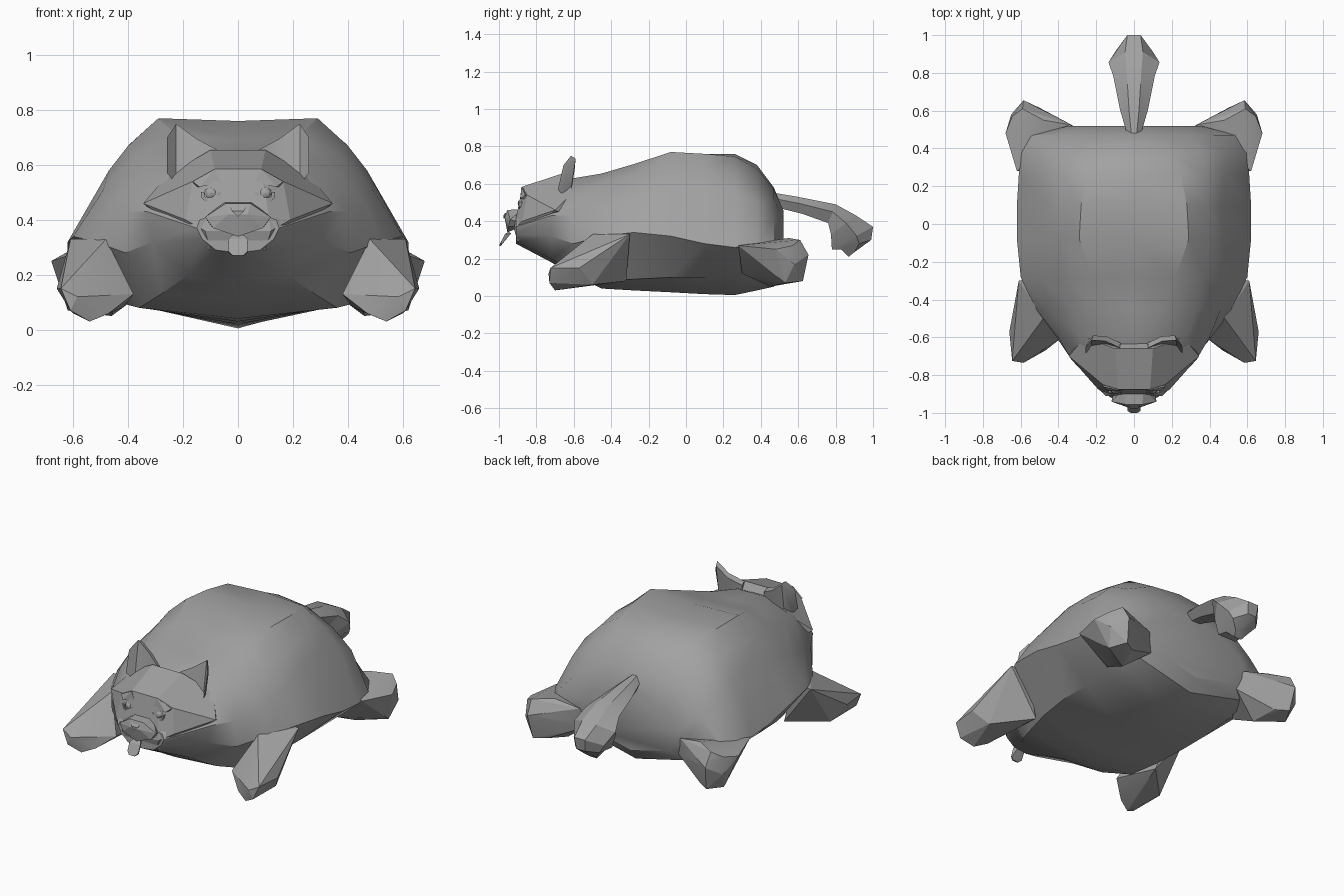
import bpy, bmesh, math
from mathutils import Vector

grey = bpy.data.materials.new("fur_grey")
grey.diffuse_color = (0.36, 0.36, 0.36, 1)


def finish(name, bm, angle=30):
    bmesh.ops.recalc_face_normals(bm, faces=bm.faces[:])
    me = bpy.data.meshes.new(name)
    bm.to_mesh(me)
    bm.free()
    me.materials.append(grey)
    ob = bpy.data.objects.new(name, me)
    bpy.context.collection.objects.link(ob)
    bpy.ops.object.select_all(action='DESELECT')
    ob.select_set(True)
    bpy.context.view_layer.objects.active = ob
    bpy.ops.object.shade_smooth_by_angle(angle=math.radians(angle))
    return ob


def loft(name, rings, angle=30):
    """Skin closed rings of equal size and cap both ends."""
    bm = bmesh.new()
    vs = [[bm.verts.new(p) for p in r] for r in rings]
    n = len(vs[0])
    for a, b in zip(vs, vs[1:]):
        for i in range(n):
            j = (i + 1) % n
            bm.faces.new((a[i], a[j], b[j], b[i]))
    bm.faces.new(vs[0])
    bm.faces.new(vs[-1])
    return finish(name, bm, angle)


def hull(name, pts, angle=20):
    """Faceted solid around a few corner points."""
    bm = bmesh.new()
    for p in pts:
        bm.verts.new(p)
    res = bmesh.ops.convex_hull(bm, input=bm.verts[:])
    loose = [v for v in bm.verts if not v.link_faces]
    bmesh.ops.delete(bm, geom=loose, context='VERTS')
    bmesh.ops.dissolve_limit(bm, angle_limit=math.radians(3),
                             verts=bm.verts[:], edges=bm.edges[:])
    return finish(name, bm, angle)


def both(pts):
    return pts + [(-x, y, z) for x, y, z in pts if x]


# Body: y, belly z, then half profile from belly edge up to back ridge, spine z
sections = [
    (-.91, .28, (.08, .29), (.13, .33), (.15, .37), (.14, .40), (.08, .42), .43),
    (-.72, .18, (.18, .20), (.31, .32), (.33, .43), (.24, .51), (.10, .57), .58),
    (-.60, .11, (.28, .13), (.41, .28), (.40, .43), (.28, .56), (.08, .63), .63),
    (-.45, .04, (.36, .08), (.52, .32), (.46, .46), (.33, .60), (.14, .655), .65),
    (-.28, .03, (.40, .09), (.60, .34), (.49, .51), (.37, .64), (.22, .705), .69),
    (-.08, .02, (.42, .10), (.62, .32), (.47, .58), (.40, .67), (.29, .77), .76),
    (.10, .01, (.42, .10), (.62, .28), (.46, .59), (.39, .68), (.28, .76), .75),
    (.26, .005, (.42, .12), (.61, .26), (.48, .56), (.38, .66), (.25, .745), .76),
    (.38, .03, (.40, .12), (.60, .27), (.48, .50), (.36, .60), (.19, .68), .70),
    (.47, .05, (.34, .13), (.55, .28), (.42, .42), (.30, .52), (.11, .57), .58),
    (.52, .12, (.25, .18), (.36, .27), (.33, .33), (.24, .41), (.08, .46), .46),
]
rings = []
for y, zb, *half, zt in sections:
    rings.append([(0, y, zb)] + [(x, y, z) for x, z in half] + [(0, y, zt)]
                 + [(-x, y, z) for x, z in reversed(half)])
loft("body", rings, 32)

# Tail: top point, bottom point (y, z) and half width of each hexagonal ring
tail = [((.48, .55), (.50, .47), .04), ((.60, .53), (.62, .44), .075),
        ((.80, .49), (.76, .39), .11), ((.91, .43), (.775, .33), .135),
        ((1.0, .37), (.78, .25), .10), ((.99, .30), (.83, .25), .08),
        ((.92, .25), (.87, .21), .04)]
rings = []
for (ty, tz), (by, bz), w in tail:
    def at(x, t):
        return (x, ty + (by - ty) * t, tz + (bz - tz) * t)
    rings.append([at(w * .35, 0), at(w, .4), at(w * .6, 1),
                  at(-w * .6, 1), at(-w, .4), at(-w * .35, 0)])
loft("tail", rings, 25)

# Head and muzzle
hull("head", both([
    (.10, -.66, .655), (.085, -.875, .585), (.165, -.85, .54), (.345, -.70, .46),
    (.19, -.875, .40), (.12, -.92, .36), (.10, -.90, .29), (.26, -.60, .56),
    (.30, -.62, .42), (.13, -.60, .30), (.09, -.885, .48)]), 15)
hull("muzzle", both([
    (.05, -.87, .465), (.045, -.955, .46), (.12, -.94, .41), (.035, -.97, .42),
    (.09, -.95, .37), (0, -.955, .34), (.10, -.86, .38)]), 15)
hull("nose", both([(.028, -.966, .445), (.022, -.976, .432), (0, -.976, .412),
                   (.02, -.95, .43)]))

# Tongue hanging from the mouth
hull("tongue", both([
    (.022, -.95, .345), (.036, -.968, .33), (.034, -.99, .285), (.018, -1.0, .27),
    (.022, -.935, .335), (.034, -.982, .28), (.018, -.99, .268)]))

for side, s in (("left", -1), ("right", 1)):
    # Eye with a half ring beneath it
    bm = bmesh.new()
    bmesh.ops.create_uvsphere(bm, u_segments=10, v_segments=6, radius=.026)
    bmesh.ops.translate(bm, verts=bm.verts[:], vec=(s * .098, -.874, .495))
    finish("eye_" + side, bm)
    rings = []
    for k in range(7):
        a = math.radians(170 + k * 200 / 6)
        rings.append([(s * .098 + r * math.cos(a), y, .495 + r * math.sin(a))
                      for r, y in ((.025, -.86), (.025, -.895), (.037, -.893), (.037, -.86))])
    loft("eyelid_" + side, rings)

    # Brow ridge
    hull("brow_" + side, [(s * x, y, z) for x, y, z in [
        (.06, -.885, .535), (.085, -.88, .585), (.165, -.86, .54), (.14, -.885, .52),
        (.07, -.85, .54), (.16, -.83, .52)]])

    # Ear: cupped plate, columns of x, base y, base z, top y, top z
    cols = [(.075, -.665, .59, -.655, .655), (.15, -.645, .55, -.62, .695),
            (.225, -.65, .53, -.615, .75), (.258, -.685, .57, -.655, .70)]
    loft("ear_" + side, [[(s * x, by, bz), (s * x, ty, tz),
                          (s * x * .96, ty + .025, tz - .015),
                          (s * x * .96, by + .03, bz)]
                         for x, by, bz, ty, tz in cols], 25)

    # Front leg with blunt paw
    hull("front_leg_" + side, [(s * x, y, z) for x, y, z in [
        (.48, -.50, .33), (.585, -.735, .12), (.645, -.725, .15), (.66, -.57, .15),
        (.61, -.30, .33), (.50, -.30, .34), (.61, -.73, .07), (.54, -.70, .03),
        (.47, -.67, .06), (.38, -.60, .13), (.42, -.32, .08), (.60, -.50, .06)]])

    # Hind leg with blunt paw
    hull("hind_leg_" + side, [(s * x, y, z) for x, y, z in [
        (.62, .28, .27), (.68, .48, .25), (.65, .58, .17), (.645, .57, .27),
        (.585, .655, .22), (.59, .61, .30), (.50, .615, .22), (.48, .55, .31),
        (.57, .625, .08), (.62, .53, .07), (.50, .58, .08), (.46, .45, .05),
        (.33, .525, .28), (.30, .50, .17), (.44, .30, .12)]])
